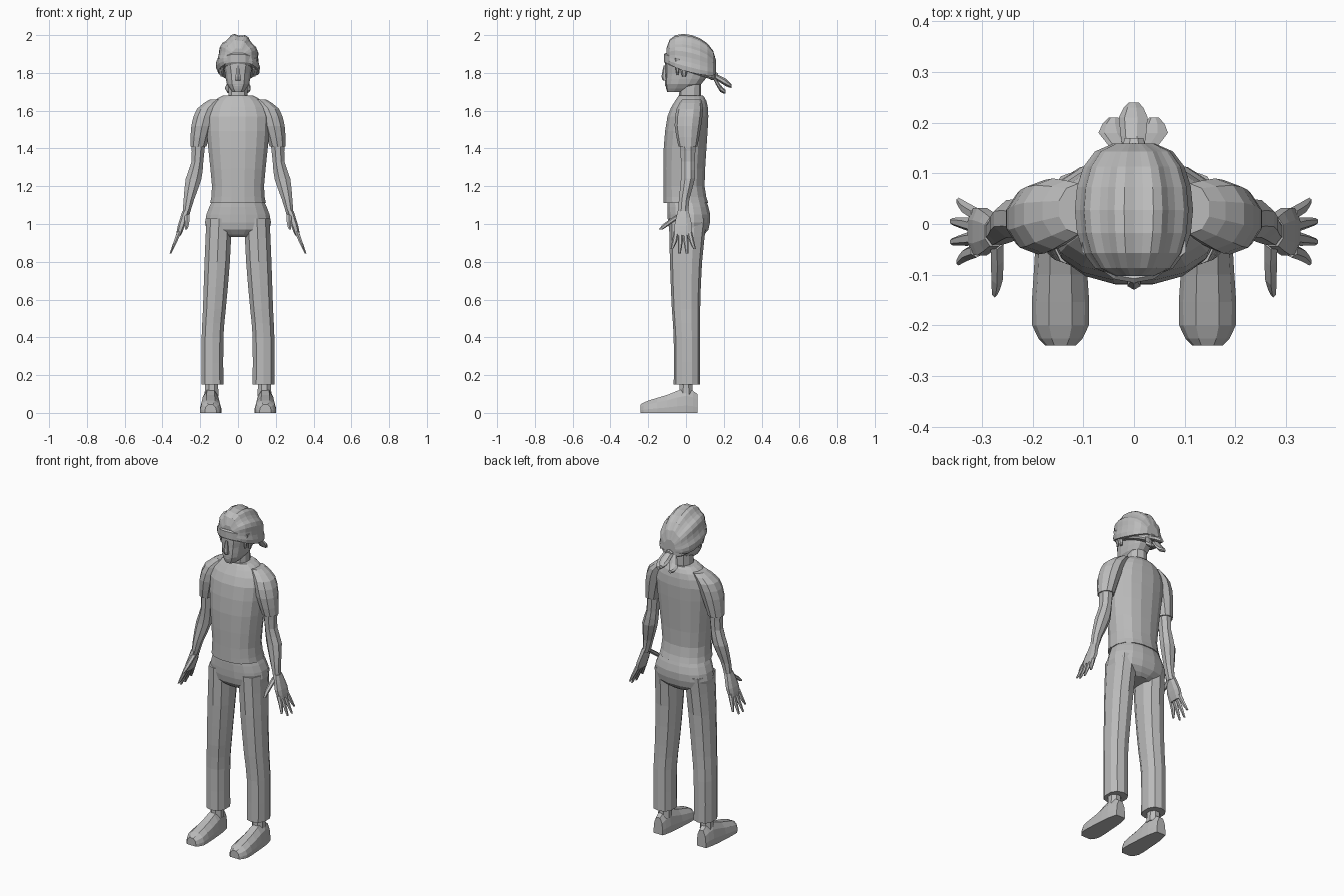
import bpy
import bmesh
from math import sin, cos, pi, radians, copysign
from mathutils import Vector

cube = bpy.data.objects.get("Cube")
if cube:
    bpy.data.objects.remove(cube)

GREY = (0.5, 0.5, 0.5, 1)
clay = bpy.data.materials.new("plain grey")
clay.use_nodes = True
clay.diffuse_color = GREY
clay.node_tree.nodes["Principled BSDF"].inputs["Base Color"].default_value = GREY


def loft(name, rings):
    """Skin a list of equal rings and cap both ends."""
    bm = bmesh.new()
    loops = [[bm.verts.new(point) for point in ring] for ring in rings]
    count = len(loops[0])
    for lower, upper in zip(loops, loops[1:]):
        for i in range(count):
            j = (i + 1) % count
            bm.faces.new((lower[i], lower[j], upper[j], upper[i]))
    bm.faces.new(loops[0])
    bm.faces.new(loops[-1])
    bmesh.ops.recalc_face_normals(bm, faces=bm.faces)
    mesh = bpy.data.meshes.new(name)
    bm.to_mesh(mesh)
    bm.free()
    mesh.materials.append(clay)
    bpy.context.collection.objects.link(bpy.data.objects.new(name, mesh))


def oval(sides, power):
    """Unit superellipse points, with flats facing the axes."""
    def bulge(value):
        return copysign(abs(value) ** (2 / power), value)
    angles = [2 * pi * (i + 0.5) / sides for i in range(sides)]
    return [(bulge(cos(angle)), bulge(sin(angle))) for angle in angles]


def with_midpoints(stations):
    """Add a station halfway along each smooth span."""
    rows = [Vector(station) for station in stations]
    result = [rows[0]]
    for i in range(len(rows) - 1):
        start, end = rows[i], rows[i + 1]
        before, after = rows[max(i - 1, 0)], rows[min(i + 2, len(rows) - 1)]
        result += [(start + end) / 2 + (start + end - before - after) / 16, end]
    return result


def tube(name, stations, sides=8, power=2, upright=True, flip=1):
    """Stations are (x, y, z, radius across, radius along the other axis)."""
    rings = []
    for x, y, z, across, other in with_midpoints(stations):
        ring = []
        for c, s in oval(sides, power):
            depth, height = (s * other, 0) if upright else (0, s * other)
            ring.append((flip * (x + c * across), y + depth, z + height))
        rings.append(ring)
    loft(name, rings)


def body(name, rows, sides=16, power=2.3):
    """Rows are (height, half width, front, back) on the centre line."""
    tube(name, [(0, (front + back) / 2, height, width, (back - front) / 2)
                for height, width, front, back in rows], sides, power)


# Torso and hips
body("shirt", [
    (1.11, .15, -.12, .12), (1.2, .14, -.12, .1), (1.4, .16, -.12, .11),
    (1.57, .17, -.1, .12), (1.65, .13, -.06, .11), (1.68, .08, -.04, .09)])
body("trouser_seat", [
    (.93, .08, -.05, .08), (.97, .17, -.09, .12), (1.05, .17, -.1, .13), (1.12, .14, -.1, .11)])

# Neck and head
body("neck", [(1.64, .055, -.04, .08), (1.77, .05, -.03, .08)], sides=10)
body("head", [
    (1.7, .03, -.1, 0), (1.74, .06, -.11, .08), (1.8, .07, -.11, .12),
    (1.86, .085, -.11, .14), (1.92, .08, -.1, .13)], sides=14, power=2.5)
tube("nose", [(0, -.11, 1.76, .015, .01), (0, -.115, 1.78, .015, .015),
              (0, -.11, 1.84, .008, .008)], sides=6)
tube("mouth", [(0, -.1, 1.73, .02, .01), (0, -.1, 1.74, .02, .01)], sides=6)

# Headband, sloping down to the knot at the back
band = []
for lift in (0, .01, .05, .06):
    grow = .004 if lift in (.01, .05) else -.004
    depths = [(c * (.096 + grow), .022 + s * (.134 + grow)) for c, s in oval(18, 2.3)]
    band.append([(x, y, 1.81 - y / 3 + lift) for x, y in depths])
loft("headband", band)

# Hair: ridged arches running from brow to crown to knot
strips = 22
hair = []
for step in range(-4, 5):
    along = radians(20 * step)
    swell = cos(along) ** .6
    y = .028 + .133 * sin(along)
    ring = []
    for strip in range(strips + 1):
        around = radians(-105 + 210 * strip / strips)
        ridge = swell if strip % 4 in (1, 2) else swell * .94
        ring.append((.117 * sin(around) * ridge, y, 1.85 - y / 4 + .16 * cos(around) * ridge))
    hair.append(ring)
loft("hair", hair)

# Tied ends of the headband
tube("knot", [(0, .13, 1.79, .03, .03), (0, .17, 1.78, .02, .02)], upright=False)
for label, offset, reach, drop in (("middle", 0, .24, 1.74), ("right", -.04, .21, 1.71),
                                   ("left", .04, .21, 1.71)):
    tube(label + "_tail", [
        (offset / 3, .14, 1.79, .02, .015), (offset, reach - .03, drop + .01, .03, .02),
        (offset, reach, drop - .01, .01, .01)], sides=7, upright=False)

# Paired parts
for flip, label in ((1, "left_"), (-1, "right_")):
    def part(name, stations, sides=8, power=2):
        tube(label + name, stations, sides, power, flip=flip)

    part("ear", [(.085, -.01, 1.78, .008, .01), (.095, -.01, 1.84, .015, .025),
                 (.09, -.01, 1.86, .01, .02)], sides=6)
    part("sideburn", [(.08, -.045, 1.79, .005, .005), (.09, -.045, 1.88, .015, .02)], sides=6)

    # Sleeve and bare arm
    part("sleeve", [
        (.11, .03, 1.66, .04, .05), (.16, .02, 1.61, .06, .07),
        (.19, .01, 1.52, .06, .07), (.21, .01, 1.41, .045, .05)], sides=10)
    part("arm", [
        (.21, .01, 1.43, .04, .045), (.215, .01, 1.33, .034, .04), (.235, .01, 1.24, .045, .04),
        (.26, -.01, 1.13, .03, .03), (.275, -.015, 1.05, .02, .03)])

    # Hand, with four fingers fanned around the middle of the palm
    part("palm", [(.275, -.015, 1.07, .02, .03), (.3, -.015, .99, .02, .05),
                  (.315, -.015, .94, .014, .045)], power=2.5)
    part("thumb", [(.27, -.03, 1.05, .015, .02), (.27, -.1, 1, .013, .02),
                   (.275, -.135, .97, .006, .01)], sides=6)
    for i, finger in enumerate(("index", "middle", "ring", "little")):
        fan = i - 1.5
        short = fan * fan / 80
        part(finger + "_finger", [
            (.31, fan * .024 - .017, .96, .013, .013), (.33, fan * .03 - .015, .91, .011, .013),
            (.36 - short / 2, fan * .04 - .015, .84 + short, .005, .007)], sides=6)

    # Leg
    part("trouser_leg", [
        (.1, .01, 1.03, .07, .1), (.11, 0, .8, .07, .085), (.125, 0, .55, .063, .075),
        (.135, .005, .4, .06, .07), (.135, .005, .15, .06, .07)], sides=10, power=2.4)
    part("ankle", [(.14, 0, .09, .04, .04), (.14, 0, .2, .035, .035)])

    # Shoe, heel to toe: flat sole, sloping upper
    half = [(1, 0), (1, .3), (.85, .7), (.4, 1)]
    outline = half + [(-u, v) for u, v in reversed(half)]
    shoe = []
    for y, width, top in with_midpoints([(.06, .03, .1), (0, .045, .13), (-.1, .053, .095),
                                         (-.2, .056, .065), (-.24, .03, .045)]):
        shoe.append([(flip * (.145 + u * width), y, v * top) for u, v in outline])
    loft(label + "shoe", shoe)
